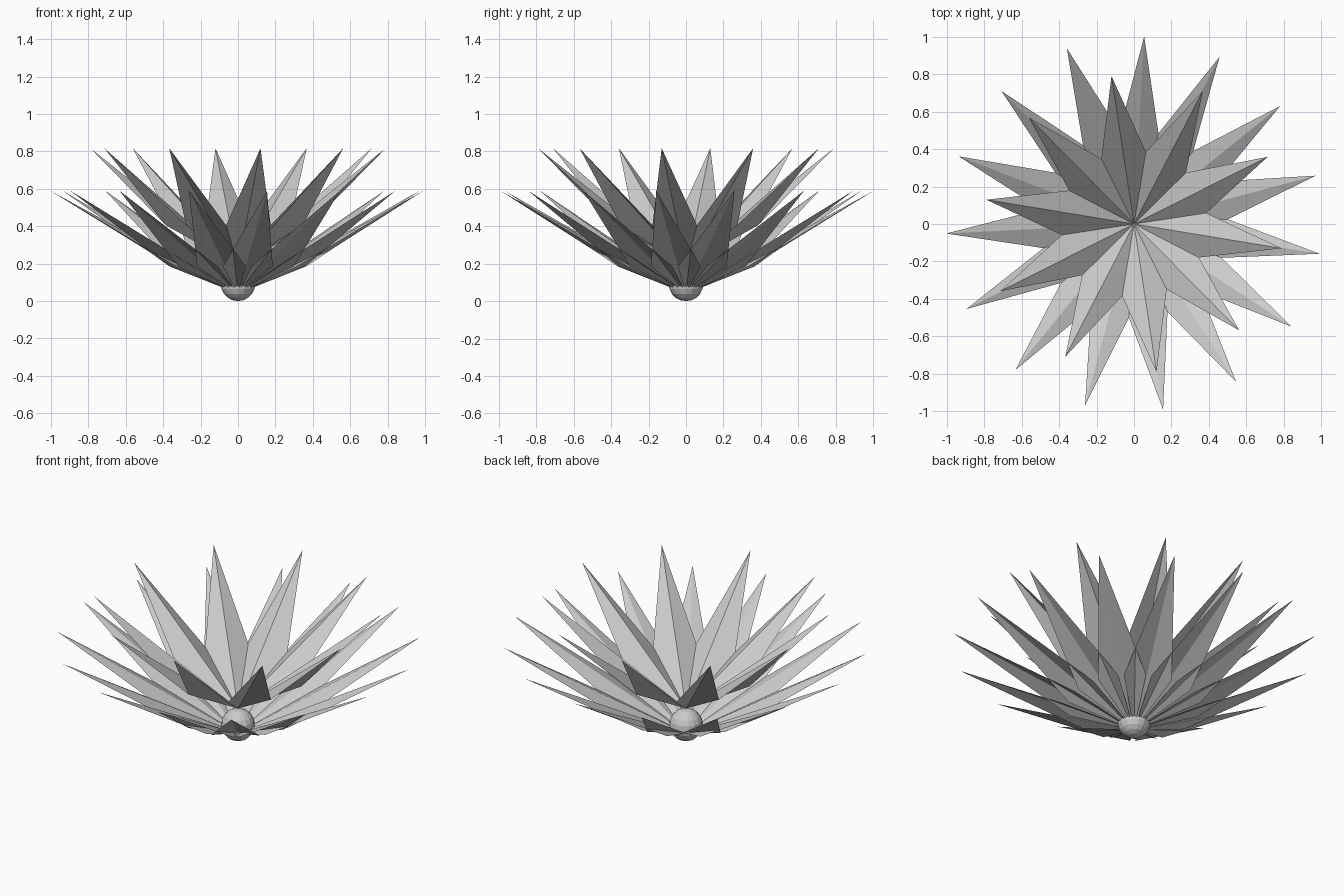
import bpy
import bmesh
from math import radians
from mathutils import Matrix, Vector

cube = bpy.data.objects.get("Cube")
if cube:
    bpy.data.objects.remove(cube, do_unlink=True)

grey = bpy.data.materials.new("plain_grey")
grey.use_nodes = True
grey.diffuse_color = (0.6, 0.6, 0.6, 1)
grey.node_tree.nodes["Principled BSDF"].inputs["Base Color"].default_value = (0.6, 0.6, 0.6, 1)


def add_object(name, bm):
    mesh = bpy.data.meshes.new(name)
    bm.to_mesh(mesh)
    bm.free()
    mesh.materials.append(grey)
    obj = bpy.data.objects.new(name, mesh)
    bpy.context.collection.objects.link(obj)
    return obj


def petal_ring(name, count, phase, base_z, tip, shoulder):
    """Ring of pointed petals, each two triangles folded along a raised spine."""
    bm = bmesh.new()
    along, half_width, shoulder_z = shoulder
    for i in range(count):
        turn = Matrix.Rotation(radians(phase + 360 * i / count), 3, "Z")
        base = bm.verts.new((0, 0, base_z))
        point = bm.verts.new(turn @ Vector((tip[0], 0, tip[1])))
        left = bm.verts.new(turn @ Vector((along, half_width, shoulder_z)))
        right = bm.verts.new(turn @ Vector((along, -half_width, shoulder_z)))
        bm.faces.new((base, point, left))
        bm.faces.new((base, right, point))
    bmesh.ops.remove_doubles(bm, verts=bm.verts, dist=0.0005)
    return add_object(name, bm)


# Wide lower ring, whose petals overlap their neighbours
petal_ring("outer_petals", 15, -9.1, 0.04, (1.005, 0.59), (0.34, 0.135, 0.185))

# Steeper upper ring, whose petals join at their shoulders
petal_ring("inner_petals", 10, -9.35, 0.19, (0.8, 0.817), (0.371, 0.1205, 0.405))

# Small round core under the petals
core = bmesh.new()
bmesh.ops.create_uvsphere(core, u_segments=16, v_segments=10, radius=0.093,
                          matrix=Matrix.Translation((0, 0, 0.093)))
add_object("flower_core", core)
